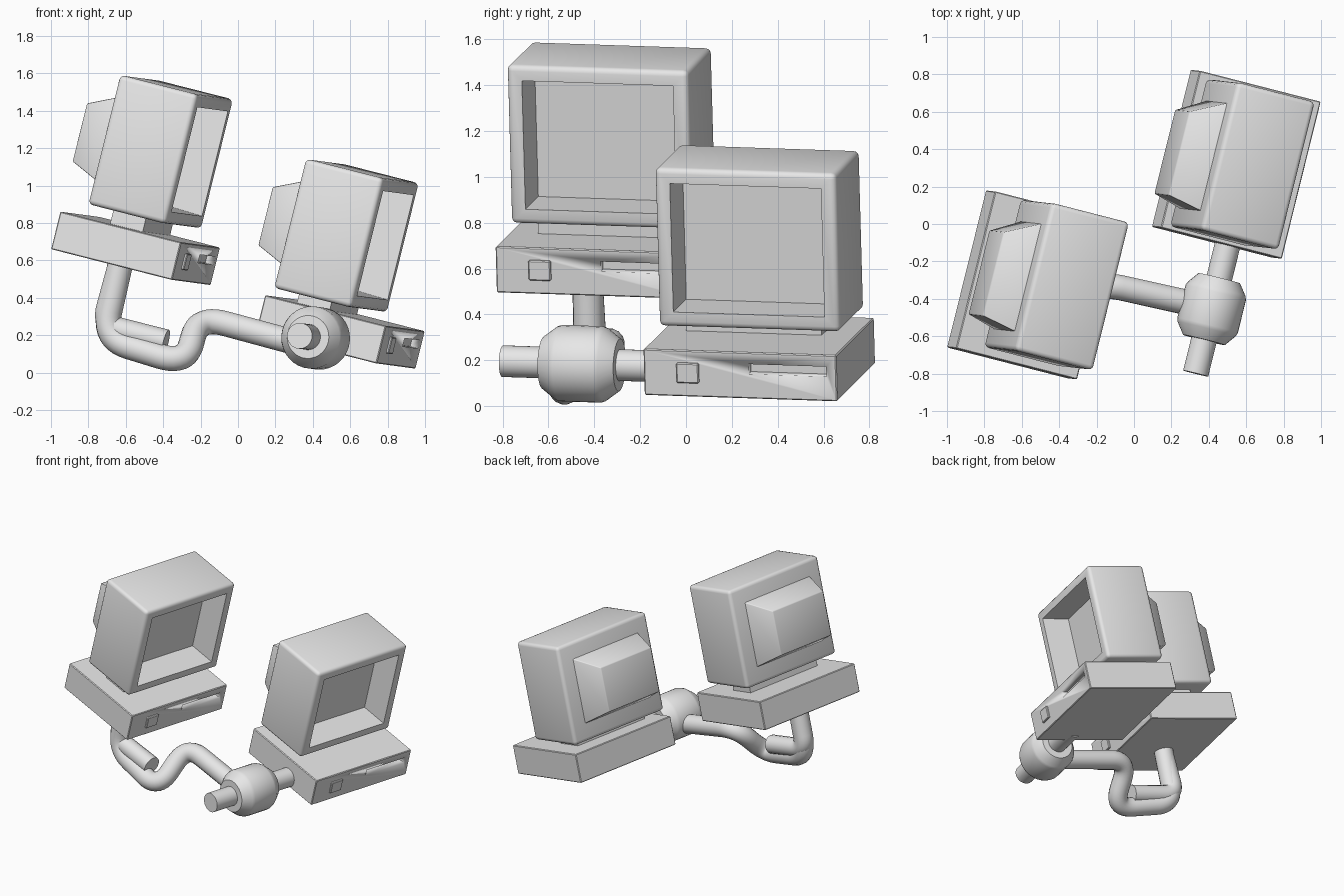
import bpy, bmesh, math
from mathutils import Matrix, Vector

if "Cube" in bpy.data.objects:
    bpy.data.objects.remove(bpy.data.objects["Cube"], do_unlink=True)

grey = bpy.data.materials.new("light_grey")
grey.use_nodes = True
grey.diffuse_color = (0.8, 0.8, 0.8, 1)
grey.node_tree.nodes["Principled BSDF"].inputs["Base Color"].default_value = (0.8, 0.8, 0.8, 1)

# Shared tilt of both computers: forward, side and up directions
up = Vector((0.24, -0.027, 0.97)).normalized()
side = Vector((0.24, 0.97, -0.034))
side = (side - up * side.dot(up)).normalized()
forward = side.cross(up)
TILT = Matrix((forward, side, up)).transposed().to_4x4()


def frame(pos):
    return Matrix.Translation(pos) @ TILT


def box_mesh(lo, hi):
    bm = bmesh.new()
    bmesh.ops.create_cube(bm, size=1)
    lo, hi = Vector(lo), Vector(hi)
    for v in bm.verts:
        v.co = Vector([lo[i] + (v.co[i] + 0.5) * (hi[i] - lo[i]) for i in range(3)])
    return bm


def bevel(bm, width, segments):
    bmesh.ops.bevel(bm, geom=bm.edges[:], offset=width, segments=segments,
                    profile=0.5, affect='EDGES')


def finish(name, bm, matrix, angle=35):
    bmesh.ops.recalc_face_normals(bm, faces=bm.faces[:])
    mesh = bpy.data.meshes.new(name)
    bm.to_mesh(mesh)
    bm.free()
    mesh.materials.append(grey)
    obj = bpy.data.objects.new(name, mesh)
    bpy.context.collection.objects.link(obj)
    obj.matrix_world = matrix
    smooth(obj, angle)
    return obj


def smooth(obj, angle):
    bpy.ops.object.select_all(action='DESELECT')
    bpy.context.view_layer.objects.active = obj
    obj.select_set(True)
    bpy.ops.object.shade_smooth_by_angle(angle=math.radians(angle))


def build_base(label, m):
    # Flat case with a drive slot cut in its front
    bm = box_mesh((0, 0, 0), (0.687, 0.866, 0.207))
    bevel(bm, 0.005, 1)
    case = finish(label + "_case", bm, m, 20)
    cutter = finish(label + "_slot_cutter",
                    box_mesh((0.64, 0.47, 0.11), (0.75, 0.82, 0.155)), m)
    cutter.hide_render = True
    mod = case.modifiers.new("slot", 'BOOLEAN')
    mod.operation, mod.object, mod.solver = 'DIFFERENCE', cutter, 'EXACT'
    bpy.context.view_layer.objects.active = case
    bpy.ops.object.modifier_apply(modifier=mod.name)
    bpy.data.objects.remove(cutter, do_unlink=True)
    # Power button
    bm = box_mesh((0.67, 0.148, 0.062), (0.7, 0.248, 0.152))
    bevel(bm, 0.005, 1)
    finish(label + "_button", bm, m, 20)


def build_monitor(label, m):
    # Rounded housing with a sunken screen
    bm = box_mesh((0.125, 0.042, 0.281), (0.568, 0.856, 0.993))
    bevel(bm, 0.025, 3)
    screen = max(bm.faces, key=lambda f: f.calc_center_median().x + f.calc_area())
    bmesh.ops.inset_region(bm, faces=[screen], thickness=0.06)
    bmesh.ops.inset_region(bm, faces=[screen], thickness=0.012, depth=-0.2)
    finish(label + "_housing", bm, m)
    # Tapered tube cover on the back
    bm = box_mesh((-0.047, 0.141, 0.4), (0.14, 0.744, 0.88))
    for v in bm.verts:
        if v.co.x < 0:
            v.co.y = 0.185 if v.co.y < 0.4 else 0.645
            v.co.z = 0.478 if v.co.z < 0.6 else 0.798
    bevel(bm, 0.006, 2)
    finish(label + "_back_cover", bm, m)
    # Short neck below the housing
    finish(label + "_neck", box_mesh((0.25, 0.13, 0.2), (0.435, 0.74, 0.3)), m)


def pipe(name, points, radius, reach):
    # Round the corners of the path, then sweep a circle along it
    pts = [Vector(p) for p in points]
    path = [pts[0]]
    for a, c, b in zip(pts, pts[1:], pts[2:]):
        start = c + (a - c).normalized() * reach
        end = c + (b - c).normalized() * reach
        for i in range(11):
            t = i / 10
            path.append(start * (1 - t) ** 2 + c * 2 * t * (1 - t) + end * t * t)
    path.append(pts[-1])
    curve = bpy.data.curves.new(name, 'CURVE')
    curve.dimensions = '3D'
    curve.bevel_depth = radius
    curve.bevel_resolution = 6
    curve.use_fill_caps = True
    spline = curve.splines.new('POLY')
    spline.points.add(len(path) - 1)
    for sp, co in zip(spline.points, path):
        sp.co = (*co, 1)
    curve.materials.append(grey)
    obj = bpy.data.objects.new(name, curve)
    bpy.context.collection.objects.link(obj)
    bpy.ops.object.select_all(action='DESELECT')
    bpy.context.view_layer.objects.active = obj
    obj.select_set(True)
    bpy.ops.object.convert(target='MESH')
    smooth(bpy.context.view_layer.objects.active, 40)


def lathe(name, profile, matrix, sides=32):
    # Turn (radius, height) pairs around the side direction
    bm = bmesh.new()
    rings = []
    for r, h in profile:
        rings.append([bm.verts.new((r * math.cos(a), h, r * math.sin(a)))
                      for a in (i * math.tau / sides for i in range(sides))])
    for lower, upper in zip(rings, rings[1:]):
        for i in range(sides):
            j = (i + 1) % sides
            bm.faces.new((lower[i], lower[j], upper[j], upper[i]))
    bm.faces.new(rings[0])
    bm.faces.new(rings[-1])
    finish(name, bm, matrix, 30)


# Two computers, the second lower and further back
corner = Vector((-1.0, -0.66, 0.66))
build_base("right_computer", frame(corner))
build_monitor("right_computer", frame(corner))
build_base("left_computer", frame(corner + Vector((1.095, 0.645, -0.447))))
build_monitor("left_computer", frame(corner + Vector((0.993, 0.645, -0.448))))

# Bent support arm and its short stub
pipe("support_arm", [(-0.62, -0.43, 0.62), (-0.72, -0.42, 0.18), (-0.28, -0.56, 0.045),
                     (-0.21, -0.31, 0.30), (0.42, -0.45, 0.13)], 0.068, 0.15)
pipe("arm_stub", [(-0.63, -0.43, 0.58), (-0.72, -0.41, 0.25), (-0.385, -0.485, 0.165)],
     0.066, 0.1)

# Swivel joint with its shaft
joint = frame((0.415, -0.455, 0.185))
lathe("swivel_joint", [(0.115, -0.17), (0.16, -0.11), (0.167, -0.09),
                       (0.167, 0.09), (0.16, 0.11), (0.115, 0.17)], joint)
lathe("swivel_shaft", [(0.069, -0.355), (0.069, 0.42)], joint)
